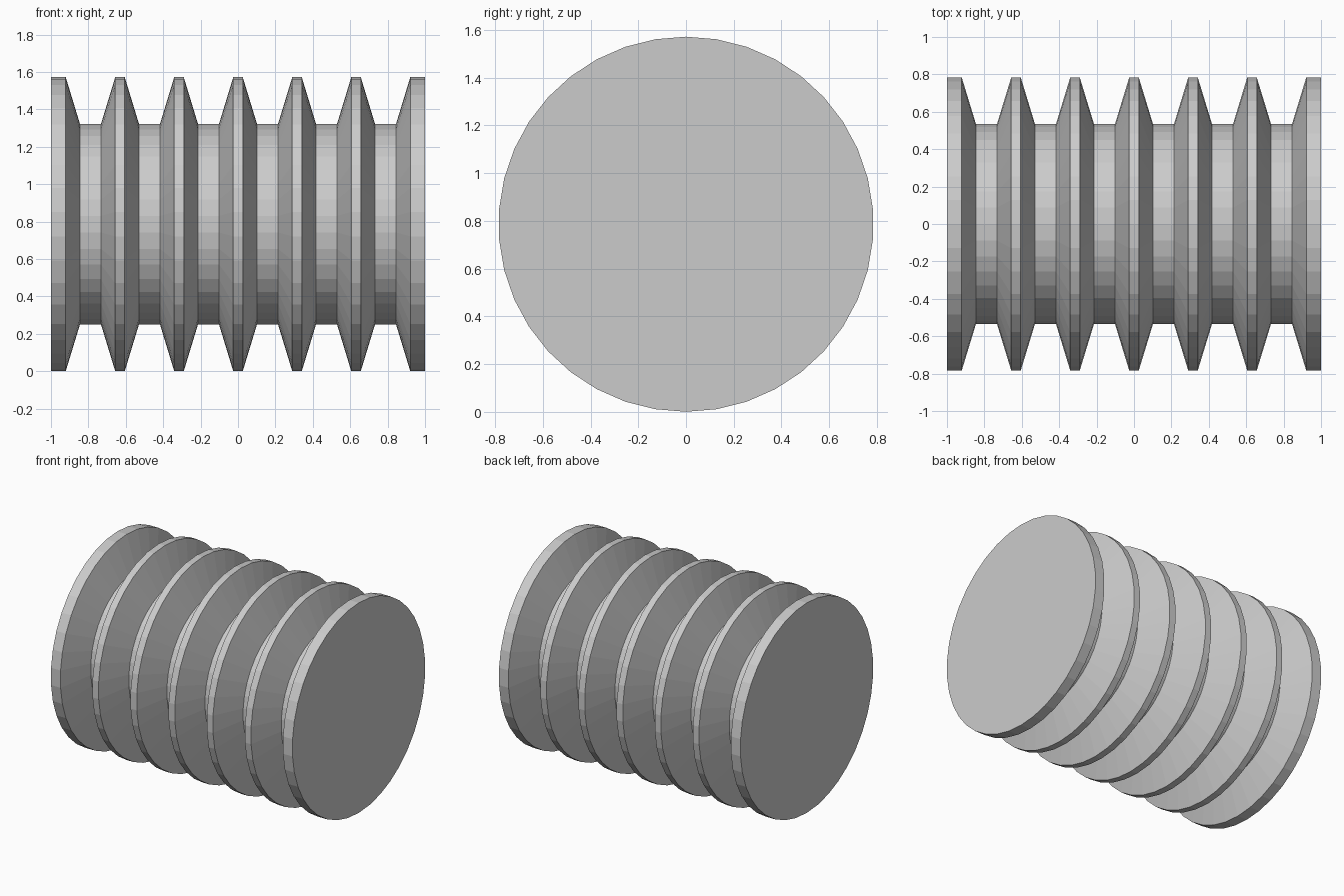
import bpy, bmesh
from math import pi, sin, cos

if "Cube" in bpy.data.objects:
    bpy.data.objects.remove(bpy.data.objects["Cube"])

SIDES = 38
R_OUT, R_IN = 0.786, 0.536
PITCH = 0.3155
CREST, BASE = 0.0255, 0.1015   # half widths of a ridge at tip and root

# Half-profile along x: end flange, five ridges, end flange
profile = [(-1, R_OUT), (-3 * PITCH + CREST, R_OUT), (-3 * PITCH + BASE, R_IN)]
for k in range(-2, 3):
    c = k * PITCH
    profile += [(c - BASE, R_IN), (c - CREST, R_OUT), (c + CREST, R_OUT), (c + BASE, R_IN)]
profile += [(3 * PITCH - BASE, R_IN), (3 * PITCH - CREST, R_OUT), (1, R_OUT)]

# Revolve the profile about the x axis, with a vertex at the very top
bm = bmesh.new()
rings = []
for x, r in profile:
    rings.append([bm.verts.new((x, r * sin(2 * pi * i / SIDES), R_OUT + r * cos(2 * pi * i / SIDES)))
                  for i in range(SIDES)])
for a, b in zip(rings, rings[1:]):
    for i in range(SIDES):
        j = (i + 1) % SIDES
        bm.faces.new((a[i], a[j], b[j], b[i]))

# Flat end caps
bm.faces.new(rings[0])
bm.faces.new(rings[-1])
bmesh.ops.recalc_face_normals(bm, faces=bm.faces)

mesh = bpy.data.meshes.new("grooved_roller")
bm.to_mesh(mesh)
bm.free()
roller = bpy.data.objects.new("grooved_roller", mesh)
bpy.context.collection.objects.link(roller)
